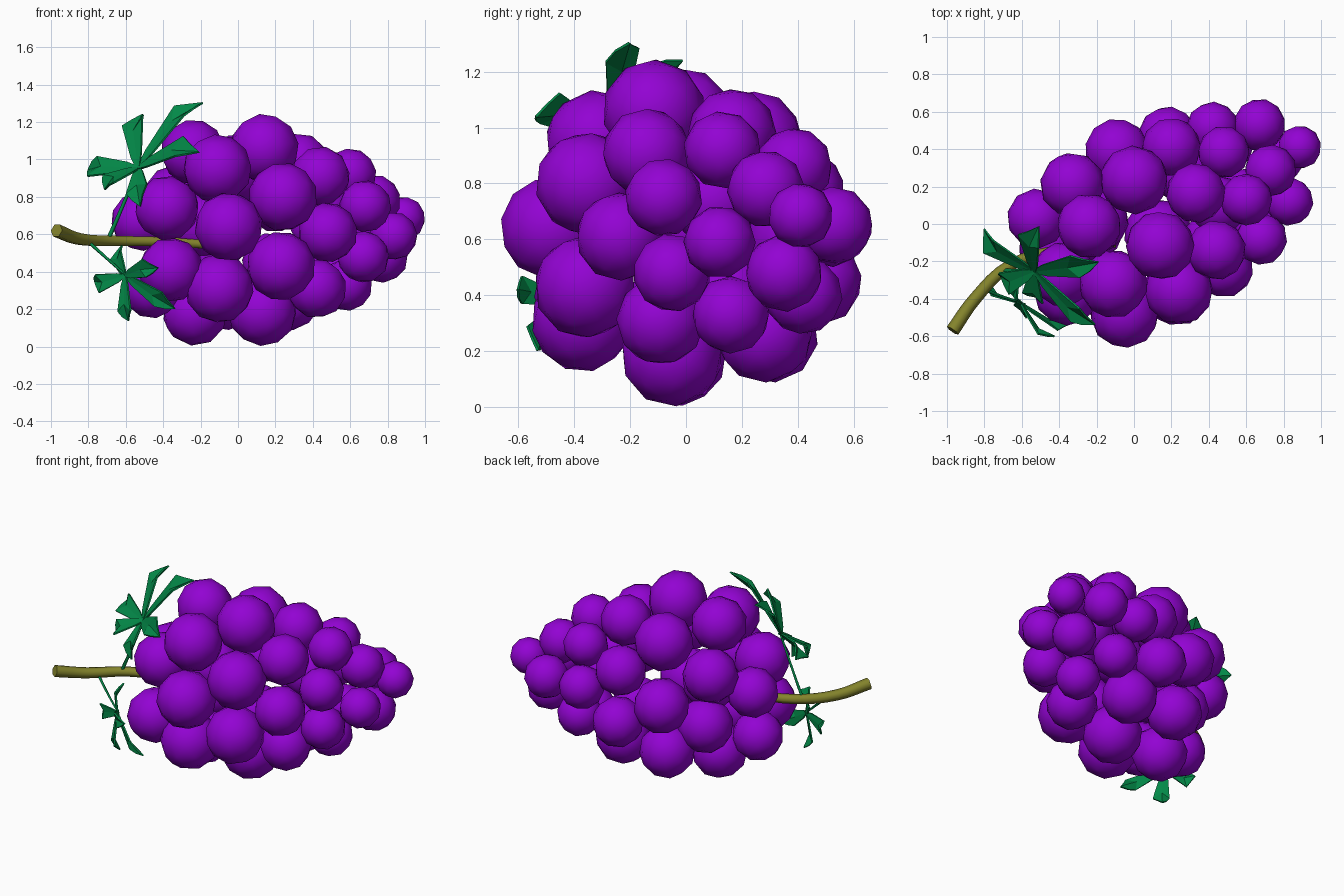
import bpy, bmesh, random
from mathutils import Vector, Euler

random.seed(4)
if "Cube" in bpy.data.objects:
    bpy.data.objects.remove(bpy.data.objects["Cube"])


def material(name, rgb):
    m = bpy.data.materials.new(name)
    m.use_nodes = True
    m.diffuse_color = (*rgb, 1)
    bsdf = next(n for n in m.node_tree.nodes if n.type == "BSDF_PRINCIPLED")
    bsdf.inputs["Base Color"].default_value = (*rgb, 1)
    return m


purple = material("grape purple", (0.29, 0.001, 0.65))
green = material("leaf green", (0.001, 0.25, 0.065))
olive = material("stem olive", (0.23, 0.23, 0.025))


def add(name, data, mat):
    ob = bpy.data.objects.new(name, data)
    bpy.context.collection.objects.link(ob)
    data.materials.append(mat)
    return ob


def grape(name, x, y, z, r):
    bm = bmesh.new()
    bmesh.ops.create_icosphere(bm, subdivisions=2, radius=r)
    turn = Euler([random.uniform(0, 6) for _ in range(3)]).to_matrix()
    bmesh.ops.rotate(bm, verts=bm.verts, matrix=turn)
    for f in bm.faces:
        f.smooth = True
    me = bpy.data.meshes.new(name)
    bm.to_mesh(me)
    bm.free()
    add(name, me, purple).location = (x, y, z)


def tube(name, points, radius, mat, sides=2):
    cu = bpy.data.curves.new(name, "CURVE")
    cu.dimensions = "3D"
    cu.bevel_depth = radius
    cu.bevel_resolution = sides
    cu.use_fill_caps = True
    cu.resolution_u = 4
    sp = cu.splines.new("BEZIER")
    sp.bezier_points.add(len(points) - 1)
    for i, (bp, p) in enumerate(zip(sp.bezier_points, points)):
        bp.co = p
        bp.handle_left_type = bp.handle_right_type = "AUTO"
        bp.radius = 1.2 - 0.4 * i / (len(points) - 1)
    return add(name, cu, mat)


def leaf(name, centre, normal, tips, width, arch):
    """Star leaf: one arched, blunt, jagged lobe from the centre to each tip."""
    c, n = Vector(centre), Vector(normal).normalized()
    bm = bmesh.new()
    for t in tips:
        d = Vector(t) - c
        side = n.cross(d).normalized() * width

        def at(along, across, lift=0.0):
            return bm.verts.new(c + d * along + side * across + n * lift)

        root, tip = at(-0.08, 0), at(1, -0.4)
        mid = at(0.62, 0, arch * 0.8)
        for s, reach in ((-1, 0.74), (1, 0.78)):
            base, edge = at(0.2, 0.5 * s, arch * 0.4), at(reach, s, arch)
            notch = at(0.88, 0.3 * s if s > 0 else -0.8, arch * 0.6)
            bm.faces.new((root, base, edge, mid))
            bm.faces.new((mid, edge, notch, tip))
    bmesh.ops.recalc_face_normals(bm, faces=bm.faces)
    me = bpy.data.meshes.new(name)
    bm.to_mesh(me)
    bm.free()
    ob = add(name, me, green)
    mod = ob.modifiers.new("thickness", "SOLIDIFY")
    mod.thickness = 0.01
    mod.offset = 0


# Grapes grouped by size, large near the stem and small at the tip
bunch = {
    0.185: [(-.11, -.32, .95), (.14, -.115, 1.06), (-.05, -.48, .64),
            (.24, -.355, .8), (-.1, -.37, .31), (.23, -.36, .43),
            (.13, -.05, .187), (0, .235, .95)],
    0.174: [(-.24, -.01, 1.04), (-.38, -.27, .74), (-.36, -.37, .41),
            (-.23, -.03, .177), (-.09, .39, .6), (-.33, .21, .8),
            (.27, .28, .26), (-.07, .3, .26), (-.25, .15, .42),
            (-.2, .02, .65)],
    0.16: [(.33, .165, .98), (.2, .41, .77), (.48, -.235, .61),
           (.44, -.14, .91), (.42, -.09, .31), (.18, .47, .45),
           (-.52, .03, .67), (-.46, -.11, .31), (.45, .1, .74)],
    0.14: [(.6, .13, .92), (.48, .385, .86), (.42, .515, .64),
           (.68, -.08, .75), (.67, -.05, .48), (.58, .16, .33),
           (.5, .42, .4), (.73, .285, .78), (.77, .35, .48),
           (.67, .53, .65)],
    0.13: [(.83, .12, .59)],
    0.117: [(.885, .41, .685)],
}
count = 0
for r, places in bunch.items():
    for p in places:
        count += 1
        grape(f"grape_{count}", *p, r)

# Woody stem and the two thin leaf stalks
tube("stem", [(-.97, -.57, .62), (-.85, -.4, .575), (-.66, -.22, .565),
              (-.4, -.14, .56), (-.1, -.1, .54)], 0.031, olive, 1)
tube("upper_leaf_stalk", [(-.7, -.25, .56), (-.63, -.25, .72),
                          (-.53, -.25, .96)], 0.01, green, 0)
tube("lower_leaf_stalk", [(-.8, -.35, .56), (-.7, -.39, .47),
                          (-.6, -.42, .38)], 0.008, green, 0)

# Star-shaped leaves
leaf("upper_leaf", (-.53, -.25, .95), (-.58, -.52, .6),
     [(-.2, -.18, 1.31), (-.53, 0, 1.23), (-.81, -.04, .92),
      (-.2, -.52, 1.06), (-.5, -.4, .76), (-.7, -.3, .83)], 0.068, 0.06)
leaf("lower_leaf", (-.6, -.42, .38), (-.7, -.7, -.15),
     [(-.43, -.6, .44), (-.33, -.54, .22), (-.57, -.44, .14),
      (-.76, -.33, .33), (-.63, -.32, .53)], 0.05, 0.045)
